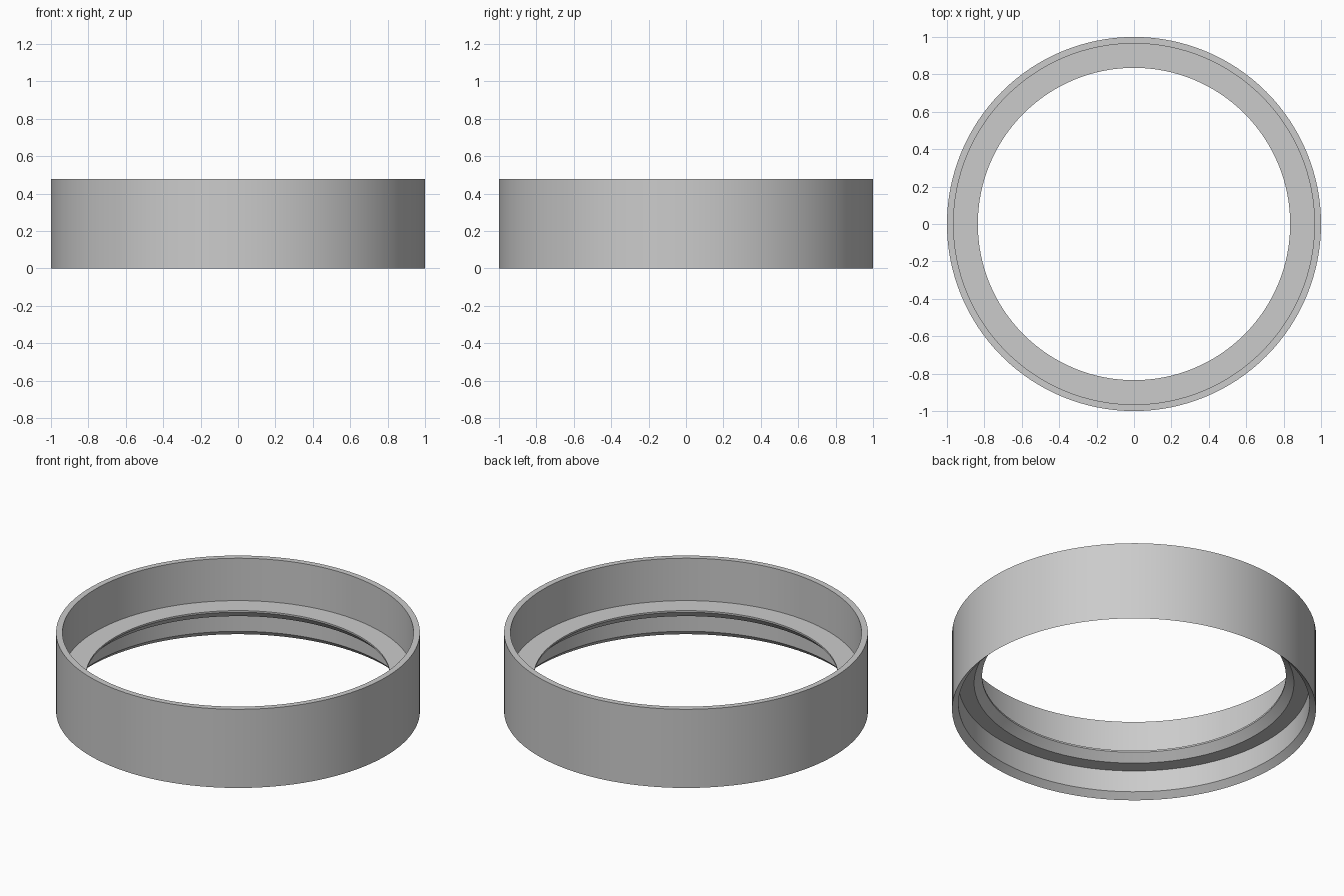
import bpy
import bmesh
import math

cube = bpy.data.objects.get("Cube")
if cube:
    bpy.data.objects.remove(cube, do_unlink=True)

SEGMENTS = 128
HEIGHT = 0.477
OUTER, WALL, BORE = 1.0, 0.965, 0.835
SHELF_TOP, SHELF_BOTTOM = 0.22, 0.166
EDGE = 0.034       # chamfer at the foot of the wall
BEVEL = 0.044      # chamfer under the shelf
LIP = SHELF_BOTTOM + BEVEL

# Plain grey finish
grey = bpy.data.materials.new("plain_grey")
grey.use_nodes = True
colour = (0.6, 0.6, 0.6, 1)
grey.diffuse_color = colour
grey.node_tree.nodes["Principled BSDF"].inputs["Base Color"].default_value = colour

# Cross-section (radius, height): outer wall, rim, inner shelf, chamfered foot
profile = [
    (OUTER, 0), (OUTER, HEIGHT), (WALL, HEIGHT),
    (WALL, SHELF_TOP), (BORE, SHELF_TOP), (BORE, LIP),
    (BORE + BEVEL, SHELF_BOTTOM), (WALL, SHELF_BOTTOM), (WALL, EDGE),
]


def lathe(name, section, material):
    """Revolve a closed section around the z axis."""
    bm = bmesh.new()
    verts = [bm.verts.new((r, 0, z)) for r, z in section]
    edges = [bm.edges.new((v, verts[i - 1])) for i, v in enumerate(verts)]
    bmesh.ops.spin(bm, geom=verts + edges, cent=(0, 0, 0), axis=(0, 0, 1),
                   angle=math.tau, steps=SEGMENTS, use_merge=True)
    bmesh.ops.remove_doubles(bm, verts=bm.verts[:], dist=0.0001)
    bmesh.ops.recalc_face_normals(bm, faces=bm.faces[:])
    mesh = bpy.data.meshes.new(name)
    bm.to_mesh(mesh)
    bm.free()
    mesh.materials.append(material)
    obj = bpy.data.objects.new(name, mesh)
    bpy.context.collection.objects.link(obj)
    return obj


# Ring with inner shelf
ring = lathe("shelved_ring", profile, grey)
bpy.ops.object.select_all(action="DESELECT")
ring.select_set(True)
bpy.context.view_layer.objects.active = ring
bpy.ops.object.shade_smooth_by_angle(angle=math.radians(30))
